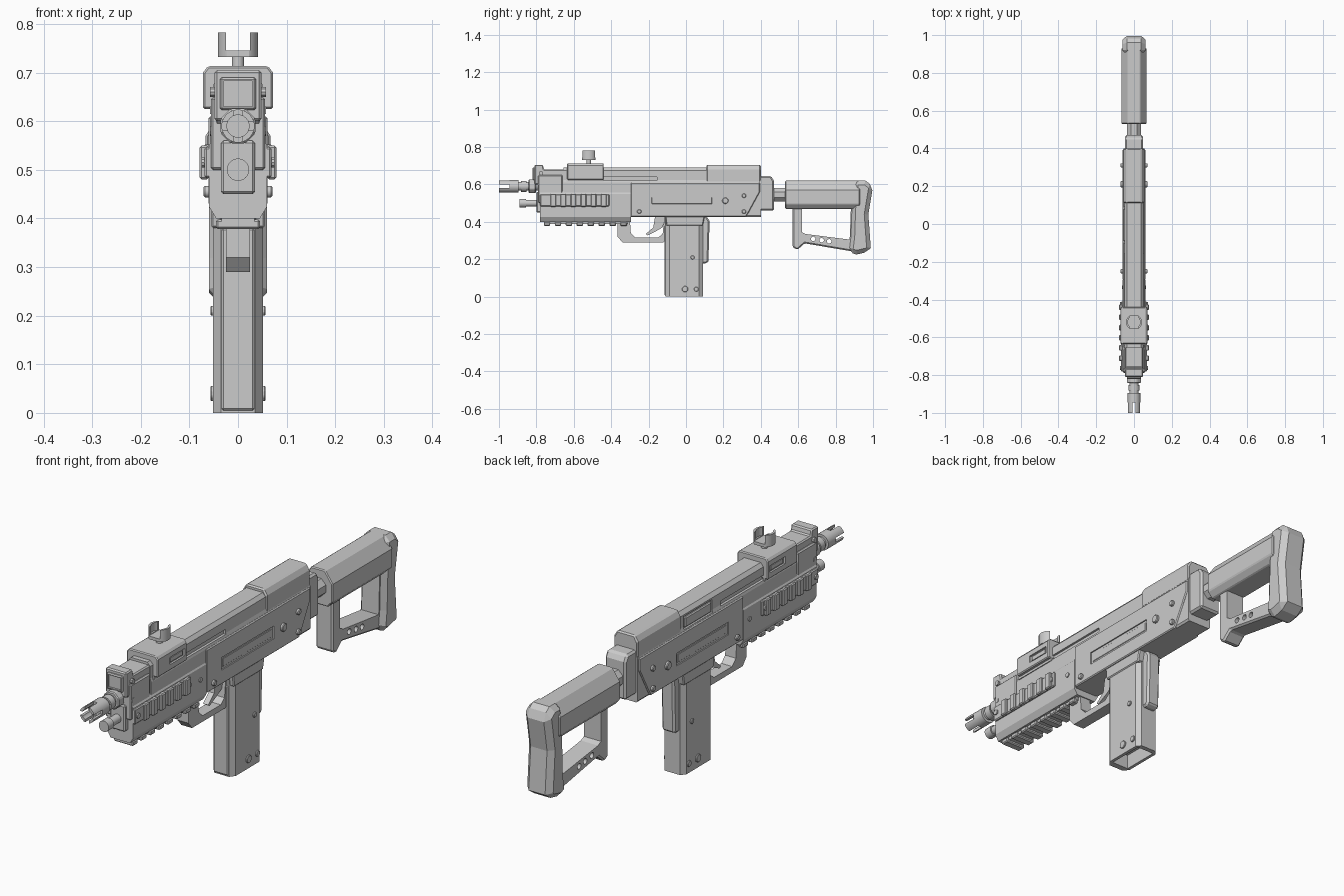
import bpy, bmesh, math
from mathutils import Vector, Matrix

if "Cube" in bpy.data.objects:
    bpy.data.objects.remove(bpy.data.objects["Cube"])

grey = bpy.data.materials.new("warm_grey")
grey.diffuse_color = (0.6, 0.6, 0.6, 1)
grey.use_nodes = True
grey.node_tree.nodes["Principled BSDF"].inputs["Base Color"].default_value = grey.diffuse_color


def finish(name, bm, bevel=0.0, smooth=False):
    bmesh.ops.recalc_face_normals(bm, faces=bm.faces)
    me = bpy.data.meshes.new(name)
    bm.to_mesh(me)
    bm.free()
    ob = bpy.data.objects.new(name, me)
    bpy.context.collection.objects.link(ob)
    me.materials.append(grey)
    if bevel:
        m = ob.modifiers.new("bevel", 'BEVEL')
        m.width, m.segments, m.limit_method = bevel, 1, 'ANGLE'
        m.angle_limit = math.radians(40)
    if smooth:
        bpy.ops.object.select_all(action='DESELECT')
        ob.select_set(True)
        bpy.context.view_layer.objects.active = ob
        bpy.ops.object.shade_smooth_by_angle(angle=math.radians(35))
    return ob


def prism(name, pts, a, b, axis='x', bevel=0.0):
    """Extrude a 2D outline from a to b along an axis (other two axes in xyz order)."""
    place = {'x': lambda p, t: (t, p[0], p[1]), 'y': lambda p, t: (p[0], t, p[1]),
             'z': lambda p, t: (p[0], p[1], t)}[axis]
    bm = bmesh.new()
    lo = [bm.verts.new(place(p, a)) for p in pts]
    hi = [bm.verts.new(place(p, b)) for p in pts]
    bm.faces.new(lo)
    bm.faces.new(hi[::-1])
    for i in range(len(pts)):
        j = (i + 1) % len(pts)
        bm.faces.new((lo[i], lo[j], hi[j], hi[i]))
    return finish(name, bm, bevel)


def box(name, x, y, z, bevel=0.0):
    return prism(name, [(x[0], y[0]), (x[1], y[0]), (x[1], y[1]), (x[0], y[1])], *z, 'z', bevel)


def cyl(name, c, r, length, axis='y', n=20, bevel=0.0):
    bm = bmesh.new()
    d = Vector({'x': (1, 0, 0), 'y': (0, 1, 0), 'z': (0, 0, 1)}[axis])
    rot = d.to_track_quat('Z', 'Y').to_matrix().to_4x4()
    spin = Matrix.Rotation(math.pi / n, 4, 'Z')
    bmesh.ops.create_cone(bm, cap_ends=True, segments=n, radius1=r, radius2=r, depth=length,
                          matrix=Matrix.Translation(c) @ rot @ spin)
    return finish(name, bm, bevel, n > 8)


def cut(ob, *cutters):
    for c in cutters:
        m = ob.modifiers.new("cut", 'BOOLEAN')
        m.operation, m.object, m.solver = 'DIFFERENCE', c, 'EXACT'
        c.hide_render = True
        c.hide_set(True)


def sym(half):
    """Complete a right-hand outline (bottom to top) with its mirror image."""
    return half + [(-x, z) for x, z in reversed(half)]


# Receiver with recessed slots on both sides
receiver = prism("receiver", sym([(.05, .427), (.056, .435), (.056, .61), (.051, .625),
                                  (.051, .675), (.038, .69)]), -.655, .40, 'y')
for s in (-1, 1):
    cut(receiver, box("slot_cutter", (s * .042, s * .07), (-.60, -.155), (.62, .64)))
cut(receiver, box("port_cutter", (-.07, -.046), (-.10, .09), (.615, .668)))
box("port_cover", (-.055, -.04), (-.092, .082), (.62, .663), .004)

# Side plates with long recessed panel and screws
plate = [(-.295, .427), (.32, .427), (.335, .45), (.395, .56), (.395, .61), (-.295, .61)]
for s in (-1, 1):
    side_plate = prism("side_plate", plate, s * .04, s * .061, 'x', .004)
    cut(side_plate, box("panel_cutter", (s * .053, s * .08), (-.195, .15), (.487, .54)))
    box("side_panel", (s * .04, s * .058), (-.185, .14), (.495, .532), .003)
    for y, z, r in ((.21, .513, .017), (.31, .455, .012), (.31, .54, .012), (-.25, .455, .012)):
        cyl("side_screw", (s * .062, y, z), r, .018, 'x', 12, .003)

# Rear top cover and rear block
prism("rear_top_cover", sym([(.052, .61), (.055, .615), (.055, .68), (.04, .705)]), .11, .40, 'y', .006)
prism("rear_block", [(.33, .46), (.47, .46), (.47, .62), (.455, .645), (.39, .645), (.39, .57)],
      -.048, .048, 'x', .008)
prism("rear_lower_heel", [(.25, .427), (.32, .427), (.335, .46), (.25, .46)], -.05, .05)

# Handguard with side and bottom rails
prism("handguard", sym([(.035, .40), (.045, .40), (.06, .425), (.06, .55), (.05, .565)]), -.78, -.295, 'y')
box("handguard_core", (-.05, .05), (-.76, -.295), (.55, .62))
for s in (-1, 1):
    rail = box("side_rail", (s * .055, s * .069), (-.78, -.41), (.483, .547), .004)
    for i in range(6):
        y = -.725 + i * .054
        box("side_rail_tooth", (s * .06, s * .079), (y, y + .03), (.48, .55), .004)
    for y in (-.762, -.425):
        cyl("side_rail_screw", (s * .07, y, .515), .011, .01, 'x', 10)
    cyl("rail_end_screw", (s * .06, -.335, .50), .01, .008, 'x', 10)
box("bottom_rail", (-.034, .034), (-.76, -.31), (.388, .405))
for i in range(8):
    y = -.76 + i * .0585
    box("bottom_rail_tooth", (-.045, .045), (y, y + .034), (.378, .398), .004)

# Front block with square recessed housing
prism("front_block", [(-.81, .60), (-.81, .705), (-.765, .705), (-.76, .68), (-.65, .68), (-.65, .54),
                      (-.79, .54), (-.79, .60)], -.048, .048, 'x', .005)
box("front_plate", (-.056, .056), (-.79, -.66), (.50, .65), .005)
box("front_chin", (-.035, .035), (-.80, -.74), (.45, .56), .005)
lens_box = box("front_housing", (-.037, .037), (-.82, -.77), (.623, .69), .004)
cut(lens_box, box("housing_cutter", (-.03, .03), (-.85, -.812), (.63, .683)))
for s in (-1, 1):
    for z in (.66, .58):
        cyl("front_screw", (s * .051, -.775, z), .011, .014, 'x', 10)

# Barrel, collar and slotted muzzle
cyl("barrel", (0, -.85, .59), .024, .18)
cyl("barrel_collar", (0, -.822, .59), .039, .04, 'y', 8, .004)
cyl("barrel_ring", (0, -.867, .59), .030, .03)
muzzle = cyl("muzzle", (0, -.9475, .59), .034, .105)
cut(muzzle, cyl("bore_cutter", (0, -.97, .59), .023, .12),
    box("muzzle_slot_v", (-.009, .009), (-1.02, -.945), (.50, .68)),
    box("muzzle_slot_h", (-.08, .08), (-1.02, -.945), (.581, .599)))
cyl("lower_tube", (0, -.82, .50), .018, .10)
cyl("lower_tube_cap", (0, -.872, .50), .023, .035)

# Sight mount saddle, post and open cup
mount = prism("sight_mount", sym([(.072, .625), (.072, .70), (.062, .713)]), -.635, -.44, 'y', .004)
for s in (-1, 1):
    cut(mount, box("mount_cutter", (s * .064, s * .09), (-.555, -.455), (.65, .68)))
    box("mount_tab", (s * .05, s * .068), (-.545, -.465), (.656, .674))
    box("mount_strip", (s * .05, s * .058), (-.64, -.44), (.615, .63))
cyl("sight_post", (0, -.52, .722), .013, .035, 'z', 12)
cup = cyl("sight_cup", (0, -.52, .757), .042, .05, 'z', 24)
cut(cup, cyl("cup_cutter", (0, -.52, .80), .033, .105, 'z', 24),
    box("cup_slot", (-.025, .025), (-.60, -.44), (.745, .85)))
cut(cup, box("cup_front_trim", (-.1, .1), (-.6, -.555), (.7, .85)),
    box("cup_back_trim", (-.1, .1), (-.485, -.44), (.7, .85)))

# Trigger and guard
prism("trigger_guard", [(-.365, .41), (-.365, .32), (-.34, .29), (-.12, .29), (-.10, .31), (-.10, .43),
                        (-.115, .43), (-.125, .335), (-.15, .315), (-.27, .315), (-.295, .34),
                        (-.30, .41)], -.025, .025)
prism("trigger", [(-.165, .43), (-.175, .37), (-.215, .335), (-.205, .328), (-.16, .35),
                  (-.125, .37), (-.11, .43)], -.012, .012)

# Grip with hollow foot, screws and back lever
grip = prism("grip", [(-.035, -.11), (.035, -.11), (.051, -.088), (.051, .07), (.036, .09),
                      (-.036, .09), (-.051, .07), (-.051, -.088)], 0, .43, 'z')
cut(grip, box("foot_cutter", (-.038, .038), (-.085, .07), (-.02, .06)))
box("grip_front_strip", (-.034, .034), (-.115, -.10), (.005, .38), .004)
prism("grip_collar", [(-.105, .38), (.09, .38), (.10, .43), (-.11, .43)], -.055, .055, 'x', .004)
prism("back_lever", [(.07, .43), (.11, .43), (.126, .405), (.12, .19), (.11, .178), (.07, .178)],
      -.03, .03, 'x', .008)
for s in (-1, 1):
    for y, z, r in ((.035, .21, .011), (.055, .04, .013), (-.005, .04, .017)):
        cyl("grip_screw", (s * .051, y, z), r, .012, 'x', 8, .002)

# Stock tube, cheek body and butt
cyl("stock_tube", (0, .50, .545), .04, .10, 'y', 8)
prism("stock_body", sym([(.045, .47), (.067, .495), (.067, .57), (.032, .62)]), .53, .93, 'y', .004)
prism("butt", [(.90, .62), (.96, .62), (1.0, .59), (.975, .44), (.988, .26), (.975, .24),
               (.91, .225), (.87, .24), (.88, .32), (.885, .47)], -.06, .06, 'x', .022)
# Open lower frame of the stock with three drilled holes
frame = prism("stock_frame", [(.57, .48), (.57, .265), (.595, .25), (.635, .285), (.90, .24), (.92, .48)],
              -.04, .04, 'x', .007)
cut(frame, prism("frame_cutter", [(.62, .485), (.62, .345), (.64, .335), (.875, .305), (.882, .485)], -.1, .1),
    *[cyl("hole_cutter", (0, y, z), .012, .2, 'x', 12)
      for y, z in ((.68, .309), (.725, .302), (.765, .296))])
